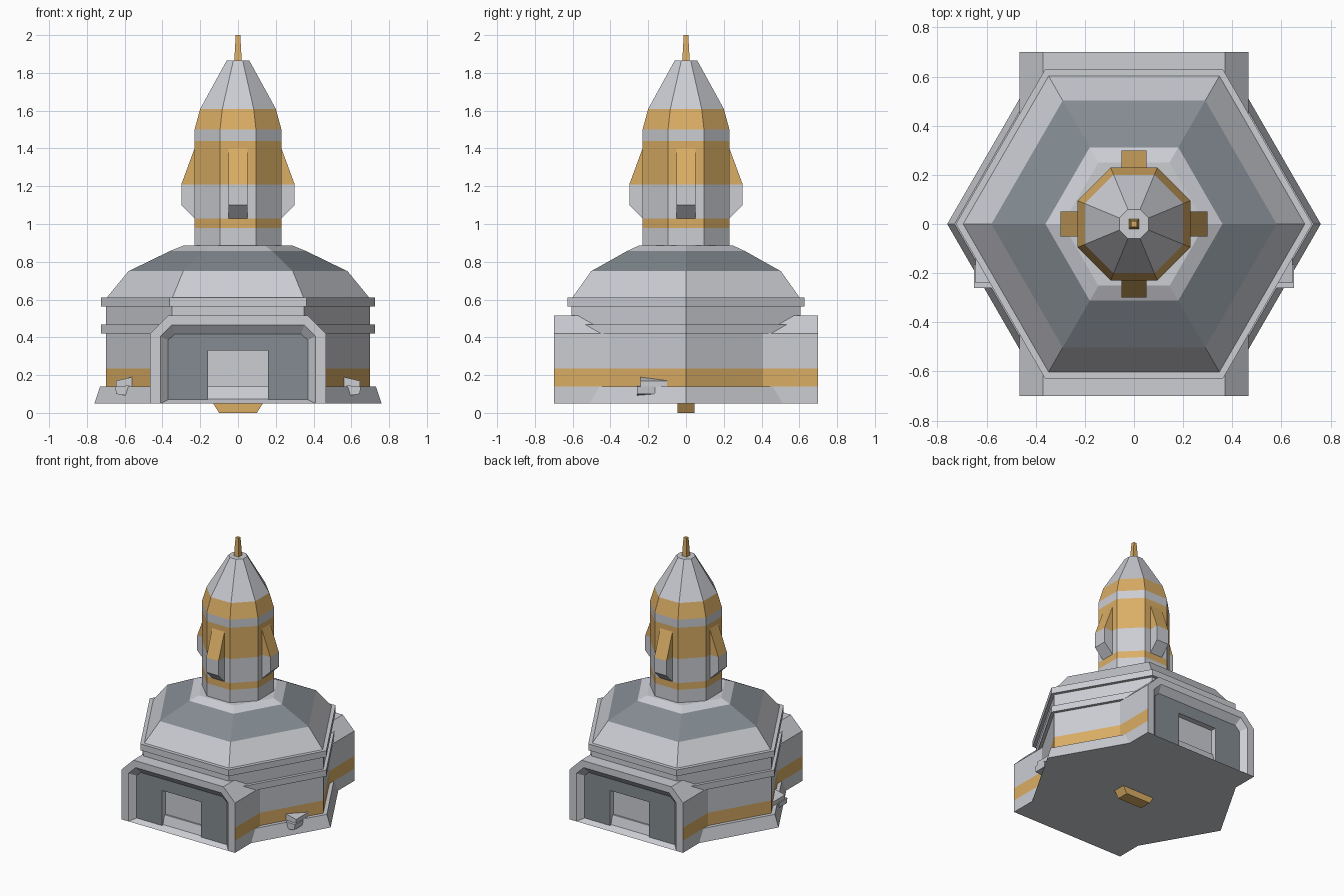
import bpy, bmesh
from math import pi, cos, sin
from mathutils import Matrix

cube = bpy.data.objects.get("Cube")
if cube:
    bpy.data.objects.remove(cube)


def material(name, rgb):
    m = bpy.data.materials.new(name)
    m.use_nodes = True
    m.diffuse_color = (*rgb, 1)
    m.node_tree.nodes["Principled BSDF"].inputs["Base Color"].default_value = (*rgb, 1)
    return m


MATS = [material("light grey", (0.60, 0.61, 0.65)),
        material("slate grey", (0.23, 0.26, 0.285)),
        material("ochre gold", (0.70, 0.42, 0.13))]
GREY, SLATE, GOLD = range(3)


def finish(name, bm, turn=0):
    bmesh.ops.recalc_face_normals(bm, faces=bm.faces)
    bm.transform(Matrix.Rotation(turn, 4, 'Z'))
    mesh = bpy.data.meshes.new(name)
    bm.to_mesh(mesh)
    bm.free()
    for m in MATS:
        mesh.materials.append(m)
    ob = bpy.data.objects.new(name, mesh)
    bpy.context.collection.objects.link(ob)
    return ob


def lathe(name, sides, profile, colours, flat=False):
    """Stack of polygon rings; flat=True gives apothems with a side facing front."""
    bm = bmesh.new()
    k = 1 / cos(pi / sides) if flat else 1
    off = pi / sides if flat else 0
    rings = [[bm.verts.new((r * k * cos(off + 2 * pi * i / sides),
                            r * k * sin(off + 2 * pi * i / sides), z))
              for i in range(sides)] for r, z in profile]
    for lo, hi, c in zip(rings, rings[1:], colours):
        for i in range(sides):
            j = (i + 1) % sides
            bm.faces.new((lo[i], lo[j], hi[j], hi[i])).material_index = c
    bm.faces.new(rings[0]).material_index = colours[0]
    bm.faces.new(rings[-1]).material_index = colours[-1]
    return finish(name, bm)


def prism(name, outline, y0, y1, colour, turn=0):
    """Outline in x and z, pulled from y0 to y1."""
    bm = bmesh.new()
    a, b = [[bm.verts.new((x, y, z)) for x, z in outline] for y in (y0, y1)]
    bm.faces.new(a)
    bm.faces.new(b)
    for i in range(len(a)):
        j = (i + 1) % len(a)
        bm.faces.new((a[i], a[j], b[j], b[i]))
    for f in bm.faces:
        f.material_index = colour
    return finish(name, bm, turn)


def arch(half):
    """Mirror a right-hand half outline into a full arch, right foot to left foot."""
    return half + [(-x, z) for x, z in reversed(half)]


def porch(name, turn):
    bm = bmesh.new()

    def row(half, y):
        return [bm.verts.new((x, y, z)) for x, z in arch(half)]

    def face(verts, colour=GREY):
        bm.faces.new(verts).material_index = colour

    shell = [(0.465, 0.05), (0.465, 0.14), (0.465, 0.235), (0.465, 0.42), (0.37, 0.515)]
    back, front = row(shell, 0), row(shell, -0.70)
    frame = row([(0.41, 0.05), (0.41, 0.405), (0.35, 0.465)], -0.70)
    panel = row([(0.37, 0.07), (0.37, 0.385), (0.335, 0.417)], -0.66)
    jamb = row([(0.16, 0.07), (0.16, 0.33)], -0.66)
    door = row([(0.16, 0.09), (0.16, 0.33)], -0.62)
    # outer shell with a gold stripe on both flanks
    for i in range(len(front) - 1):
        stripe = abs(front[i].co.z + front[i + 1].co.z - 0.375) < 0.01
        face((back[i], back[i + 1], front[i + 1], front[i]), GOLD if stripe else GREY)
    face(back)
    face((back[0], front[0], frame[0], frame[-1], front[-1], back[-1]))
    # frame, splayed reveal, wall and recessed door
    face(front + frame[::-1])
    for outer, inner in ((frame, panel), (jamb, door)):
        for i in range(len(outer) - 1):
            face((outer[i], outer[i + 1], inner[i + 1], inner[i]))
    face((frame[0], panel[0], jamb[0], jamb[-1], panel[-1], frame[-1]))
    face((jamb[0], door[0], door[-1], jamb[-1]))
    face(panel + jamb[::-1], SLATE)
    face(door)
    return finish(name, bm, turn)


# Hexagonal hall
lathe("hall_walls", 6, [(0.76, 0.05), (0.73, 0.14), (0.70, 0.14), (0.70, 0.235), (0.70, 0.60)],
      [GREY, GREY, GOLD, GREY])
for name, z in (("lower_ledge", 0.42), ("upper_ledge", 0.563)):
    lathe(name, 6, [(0.725, z), (0.725, z + 0.047)], [GREY])
lathe("hall_roof", 6, [(0.695, 0.60), (0.695, 0.61), (0.58, 0.75), (0.36, 0.857), (0.29, 0.885)],
      [GREY, GREY, SLATE, GREY])

# Entrances front and rear
porch("front_porch", 0)
porch("rear_porch", pi)

# Octagonal tower with gold bands
lathe("tower", 8, [(0.23, 0.87), (0.23, 0.98), (0.23, 1.03), (0.23, 1.21), (0.23, 1.44),
                   (0.23, 1.50), (0.20, 1.61), (0.06, 1.865)],
      [GREY, GOLD, GREY, GOLD, GREY, GOLD, GREY], flat=True)
lathe("spire_tip", 4, [(0.02, 1.86), (0.012, 2.0)], [GOLD], flat=True)

# Four tower buttresses
for i, side in enumerate(("left", "rear", "right", "front")):
    turn = i * pi / 2
    prism(side + "_buttress_top", [(0.2, 1.21), (0.3, 1.21), (0.23, 1.4), (0.2, 1.4)],
          -0.05, 0.05, GOLD, turn)
    prism(side + "_buttress_foot", [(0.2, 1.03), (0.23, 1.03), (0.3, 1.10), (0.3, 1.21), (0.2, 1.21)],
          -0.05, 0.05, GREY, turn)

# Small brackets on the front diagonal walls
for side, s in (("left", 1), ("right", -1)):
    prism(side + "_bracket_arm", [(s * x, z) for x, z in
          ((0.56, 0.14), (0.56, 0.19), (0.645, 0.17), (0.645, 0.135))], -0.24, -0.10, GREY)
    prism(side + "_bracket_head", [(s * x, z) for x, z in
          ((0.58, 0.09), (0.645, 0.10), (0.65, 0.14), (0.575, 0.145))], -0.26, -0.165, GREY)

# Keel block underneath
prism("keel", [(-0.10, 0), (0.10, 0), (0.135, 0.055), (-0.135, 0.055)], -0.045, 0.045, GOLD)
